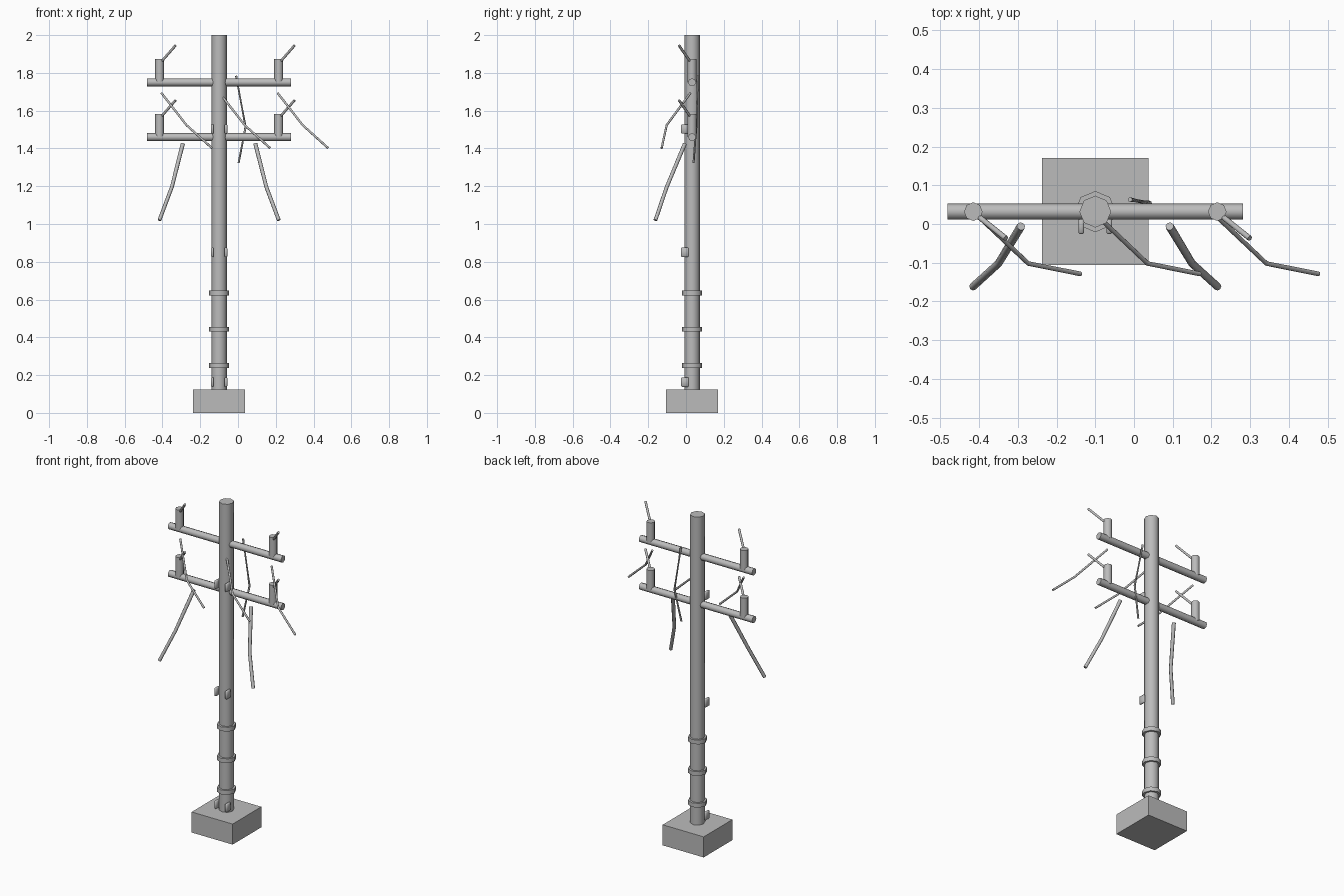
import bpy, bmesh, math
from mathutils import Vector

cube = bpy.data.objects.get("Cube")
if cube:
    bpy.data.objects.remove(cube, do_unlink=True)

GREY = (0.5, 0.5, 0.5, 1)
mat = bpy.data.materials.new("plain grey")
mat.use_nodes = True
mat.diffuse_color = GREY
mat.node_tree.nodes["Principled BSDF"].inputs["Base Color"].default_value = GREY

PX, PY = -0.10, 0.032      # pole axis
SIDES = 8


def finish(name, bm):
    bmesh.ops.recalc_face_normals(bm, faces=bm.faces)
    mesh = bpy.data.meshes.new(name)
    bm.to_mesh(mesh)
    bm.free()
    for p in mesh.polygons:
        p.use_smooth = True
    mesh.set_sharp_from_angle(angle=math.radians(50))
    mesh.materials.append(mat)
    ob = bpy.data.objects.new(name, mesh)
    bpy.context.collection.objects.link(ob)
    return ob


def tube(name, points, radii):
    """Capped tube swept through the points, mitred at the bends."""
    bm = bmesh.new()
    pts = [Vector(p) for p in points]
    rings = []
    for i, p in enumerate(pts):
        ahead = (pts[min(i + 1, len(pts) - 1)] - p).normalized()
        behind = (p - pts[max(i - 1, 0)]).normalized()
        turn = (ahead + behind).to_track_quat('Z', 'Y')
        rings.append([bm.verts.new(p + turn @ Vector((
            radii[i] * math.cos(math.tau * k / SIDES),
            radii[i] * math.sin(math.tau * k / SIDES), 0))) for k in range(SIDES)])
    for a, b in zip(rings, rings[1:]):
        for k in range(SIDES):
            n = (k + 1) % SIDES
            bm.faces.new((a[k], a[n], b[n], b[k]))
    bm.faces.new(rings[0])
    bm.faces.new(rings[-1])
    return finish(name, bm)


def box(name, centre, size, bevel=0):
    bm = bmesh.new()
    bmesh.ops.create_cube(bm, size=1)
    bmesh.ops.scale(bm, vec=size, verts=bm.verts)
    bmesh.ops.translate(bm, vec=centre, verts=bm.verts)
    if bevel:
        bmesh.ops.bevel(bm, geom=bm.edges[:], offset=bevel, segments=1, affect='EDGES')
    return finish(name, bm)


# Footing, pole and collars
box("base_block", (PX, PY, 0.0625), (0.276, 0.276, 0.125))
tube("pole", [(PX, PY, 0.12), (PX, PY, 2)], [0.041] * 2)
for i, z in enumerate((0.25, 0.443, 0.635)):
    tube(f"collar_{i + 1}", [(PX, PY, z - 0.013), (PX, PY, z + 0.013)], [0.053] * 2)

# Paired clips on the front of the pole
for i, z in enumerate((0.163, 0.85, 1.503)):
    for side, s in (("right", -1), ("left", 1)):
        box(f"clip_{side}_{i + 1}", (PX + s * 0.036, -0.006, z), (0.015, 0.04, 0.05), 0.004)

# Crossarms with insulators and their short wire stubs
for level, z in (("upper", 1.75), ("lower", 1.46)):
    tube(f"crossarm_{level}", [(-0.481, PY, z), (0.281, PY, z)], [0.021] * 2)
    for side, x in (("right", -0.415), ("left", 0.215)):
        tube(f"insulator_{level}_{side}", [(x, PY, z), (x, PY, z + 0.123)], [0.024] * 2)
        tube(f"stub_{level}_{side}",
             [(x + 0.01, PY - 0.01, z + 0.11), (x + 0.084, PY - 0.069, z + 0.195)], [0.007] * 2)

# Thin bent wires, repeated along the arm
for name, x in (("right", -0.405), ("middle", -0.097), ("left", 0.21)):
    tube(f"thin_wire_{name}",
         [(x, 0.023, 1.693), (x + 0.132, -0.102, 1.524), (x + 0.267, -0.129, 1.402)], [0.006] * 3)
tube("back_wire", [(-0.01, 0.063, 1.785), (0.04, 0.054, 1.513), (0.003, 0.04, 1.323)], [0.006] * 3)

# Thick hanging cables, mirrored about the pole
for side, s in (("right", -1), ("left", 1)):
    tube(f"thick_cable_{side}",
         [(PX + s * 0.192, -0.006, 1.425), (PX + s * 0.25, -0.102, 1.196),
          (PX + s * 0.316, -0.162, 1.02)], [0.011, 0.010, 0.010])
